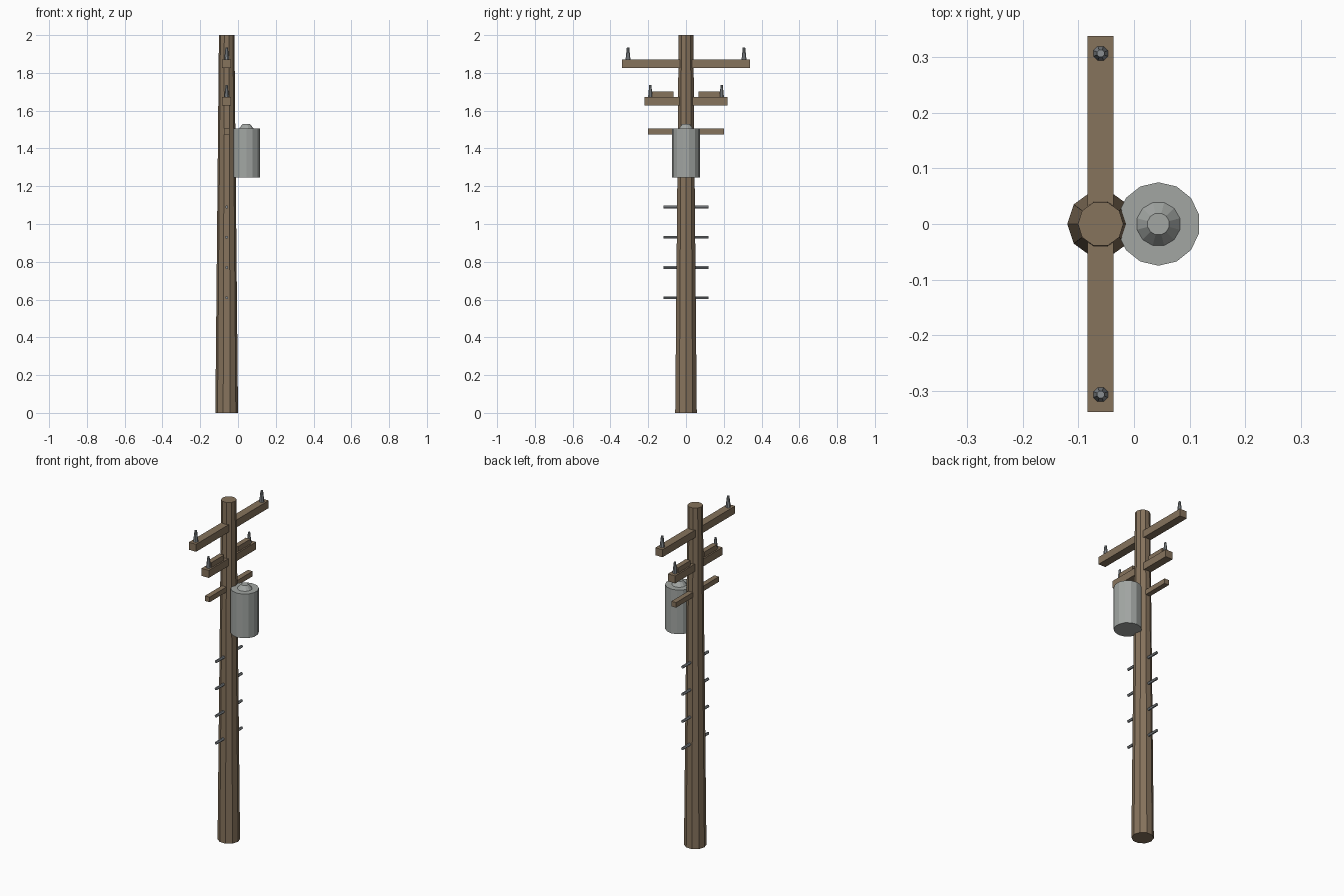
import bpy, math
from mathutils import Matrix

cube = bpy.data.objects.get("Cube")
if cube:
    bpy.data.objects.remove(cube, do_unlink=True)

POLE_X = -0.06
TANK_X = 0.044


def material(name, color):
    m = bpy.data.materials.new(name)
    m.use_nodes = True
    m.diffuse_color = (*color, 1)
    m.node_tree.nodes["Principled BSDF"].inputs["Base Color"].default_value = (*color, 1)
    return m


wood = material("brown wood", (0.24, 0.172, 0.108))
tank_grey = material("light grey paint", (0.36, 0.38, 0.365))
metal = material("grey metal", (0.25, 0.27, 0.285))


def finish(name, mat):
    ob = bpy.context.object
    ob.name = ob.data.name = name
    ob.data.materials.append(mat)
    return ob


def box(name, mat, y, z, width):
    """Bar centred on the pole line; y and z are (low, high) ranges."""
    bpy.ops.mesh.primitive_cube_add(size=1)
    ob = finish(name, mat)
    ob.data.transform(Matrix.Diagonal((width, y[1] - y[0], z[1] - z[0], 1)))
    ob.location = (POLE_X, sum(y) / 2, sum(z) / 2)
    return ob


def tapered(name, mat, sides, r_low, r_high, x, y, z, turn=0):
    """Upright frustum with its first corner at angle turn from +x."""
    bpy.ops.mesh.primitive_cone_add(vertices=sides, radius1=r_low, radius2=r_high,
                                    depth=z[1] - z[0])
    ob = finish(name, mat)
    # the primitive starts its ring on the +y axis
    ob.data.transform(Matrix.Rotation(turn - math.pi / 2, 4, "Z"))
    ob.location = (x, y, sum(z) / 2)
    return ob


# Pole
tapered("pole", wood, 10, 0.06, 0.041, POLE_X, 0, (0, 2))

# Crossarms
box("upper_crossarm", wood, (-0.338, 0.338), (1.827, 1.871), 0.047)
box("middle_crossarm", wood, (-0.22, 0.22), (1.628, 1.672), 0.047)
box("lower_crossarm", wood, (-0.2, 0.2), (1.475, 1.505), 0.03)

# Blocks and insulators on both arms
for side, label in ((-1, "front"), (1, "back")):
    box(label + "_block", wood, sorted((side * 0.065, side * 0.18)), (1.672, 1.702), 0.03)
    tapered(label + "_upper_insulator", metal, 8, 0.014, 0.007,
            POLE_X, side * 0.307, (1.871, 1.935), math.pi / 8)
    tapered(label + "_middle_insulator", metal, 8, 0.013, 0.006,
            POLE_X, side * 0.189, (1.672, 1.736), math.pi / 8)

# Climbing rungs through the pole
for i in range(4):
    rung = tapered(f"rung_{i + 1}", metal, 6, 0.008, 0.008, POLE_X, 0, (-0.12, 0.12))
    rung.rotation_euler.x = math.pi / 2
    rung.location.z = 0.61 + i * 0.16

# Transformer tank with its domed cap
tapered("transformer_tank", tank_grey, 14, 0.075, 0.075, TANK_X, 0, (1.245, 1.505), math.pi / 14)
tapered("transformer_cap", tank_grey, 12, 0.04, 0.02, TANK_X, 0, (1.505, 1.53), math.pi / 12)
